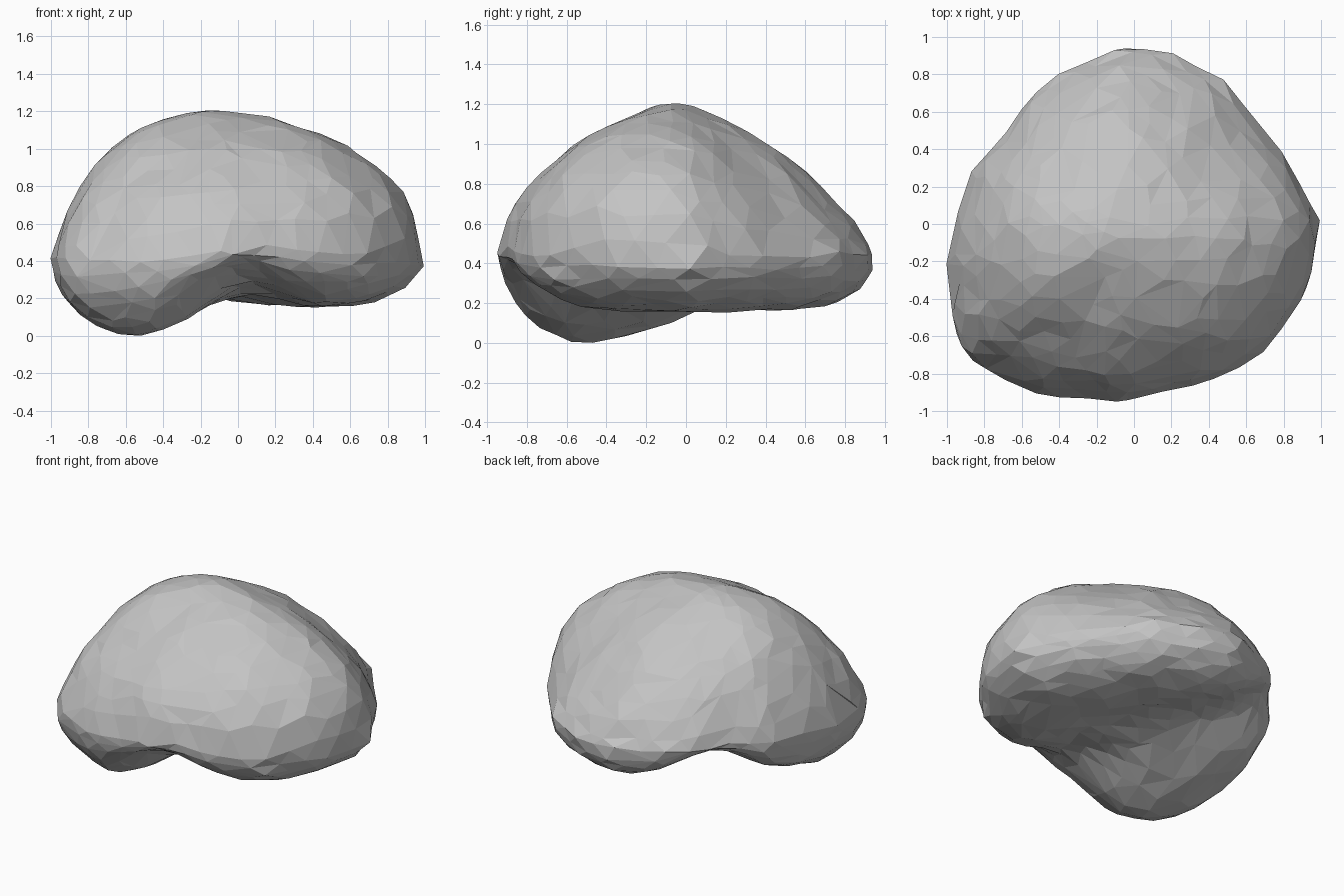
import bpy, bmesh, math, random
from mathutils import Vector, noise

random.seed(4)
cube = bpy.data.objects.get("Cube")
if cube:
    bpy.data.objects.remove(cube, do_unlink=True)

# Plan outline of the boulder, counter-clockwise
OUTLINE = [(1, .02), (.86, .28), (.66, .54), (.49, .77), (.2, .91), (-.08, .95),
           (-.4, .81), (-.56, .67), (-.71, .46), (-.86, .31), (-.96, .02), (-1, -.22),
           (-.97, -.56), (-.88, -.73), (-.54, -.91), (-.1, -.945), (.2, -.89),
           (.41, -.84), (.68, -.7), (.83, -.51), (.93, -.35), (.98, -.1)]
CENTRE = Vector((-.12, -.08))


def reach(d):
    """Distance from the centre to the outline in direction d."""
    for i, a in enumerate(OUTLINE):
        p = Vector(a) - CENTRE
        e = Vector(OUTLINE[(i + 1) % len(OUTLINE)]) - CENTRE - p
        det = d.x * e.y - d.y * e.x
        if abs(det) < 1e-9:
            continue
        t = (p.x * e.y - p.y * e.x) / det
        s = (p.x * d.y - p.y * d.x) / det
        if t > 0 and -1e-6 <= s <= 1 + 1e-6:
            return t
    return 1


def lobe(p):
    """Low foot at the front right corner."""
    return math.exp(-((p - Vector((-.57, -.58))).length / .55) ** 2)


def groove(p):
    """Curved hollow under the stone, gentler on the far side."""
    s = .91 * p.x + .41 * p.y + .42 * p.length
    return math.exp(-(s / (.32 if s > 0 else .24)) ** 2)


def mix(a, b, t):
    return a + (b - a) * t


def rock_point(v):
    """Map a unit sphere point to the boulder surface."""
    rho = min(1, math.hypot(v.x, v.y))
    d = Vector((v.x, v.y)).normalized() if rho > 1e-5 else Vector((1, 0))
    rim = CENTRE + d * reach(d)
    rim_z = .45 + .02 * groove(rim) - .06 * lobe(rim)
    if v.z >= 0:
        # Ridge runs along x, slopes fall away to front and back
        rho = 1 - (1 - rho) ** .7
        side = d.x * d.x
        m = mix(1.65 if d.y > 0 else 1.35, 1.75 if d.x > 0 else 2.6, side)
        k = mix(.8 if d.y > 0 else .52, .45 if d.x > 0 else .74, side)
        k += .34 * max(0, d.x * d.y)
        p = CENTRE.lerp(rim, rho)
        z = rim_z + (1.205 - rim_z) * (1 - rho ** m) ** k
    else:
        # The hollow opens into arches at the edge and fades inwards
        p = CENTRE.lerp(rim, rho)
        base = .15 - .18 * lobe(p) + .26 * groove(p) * mix(.3, 1, rho)
        z = rim_z - (rim_z - base) * (1 - rho ** 5) ** .5
    return Vector((p.x, p.y, z))


# Boulder body: irregular sphere reshaped, then roughened
bm = bmesh.new()
bmesh.ops.create_icosphere(bm, subdivisions=4, radius=1)
for v in bm.verts:
    jitter = Vector([random.uniform(-.03, .03) for _ in range(3)])
    p = rock_point((v.co + jitter).normalized())
    v.co = p + noise.noise_vector(p * 5) * .018

# Rest the boulder on the ground
ground = min(v.co.z for v in bm.verts)
bmesh.ops.translate(bm, verts=bm.verts, vec=(0, 0, -ground))
bmesh.ops.recalc_face_normals(bm, faces=bm.faces)

mesh = bpy.data.meshes.new("boulder")
bm.to_mesh(mesh)
bm.free()
boulder = bpy.data.objects.new("boulder", mesh)
bpy.context.collection.objects.link(boulder)

# Uneven facets
facets = boulder.modifiers.new("facets", "DECIMATE")
facets.ratio = .75

# Stone colour
stone = bpy.data.materials.new("stone_grey")
stone.use_nodes = True
colour = (.55, .55, .55, 1)
stone.diffuse_color = colour
stone.node_tree.nodes["Principled BSDF"].inputs["Base Color"].default_value = colour
mesh.materials.append(stone)
